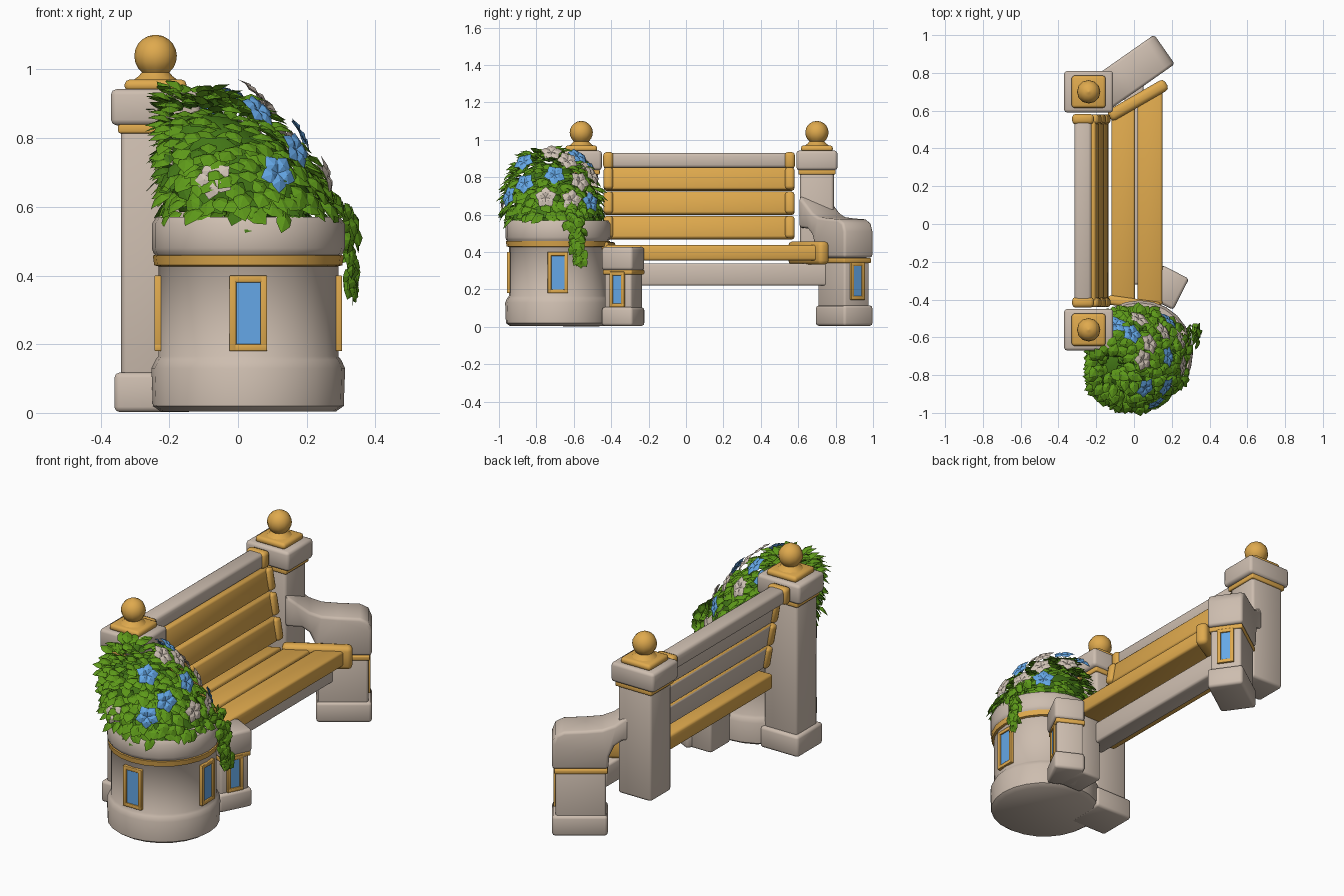
import bpy, bmesh, math, random
from mathutils import Matrix, Vector

if "Cube" in bpy.data.objects:
    bpy.data.objects.remove(bpy.data.objects["Cube"])

random.seed(4)
R = math.radians


def material(name, rgb):
    m = bpy.data.materials.new(name)
    m.diffuse_color = (*rgb, 1)
    m.use_nodes = True
    m.node_tree.nodes["Principled BSDF"].inputs["Base Color"].default_value = m.diffuse_color
    return m


STONE = material("warm grey stone", (0.61, 0.51, 0.43))
GOLD = material("golden wood", (0.74, 0.40, 0.075))
BLUE = material("sky blue", (0.14, 0.42, 0.86))
LEAF = material("leaf green", (0.11, 0.32, 0.010))
DARK = material("deep green", (0.055, 0.18, 0.008))
PETAL = material("pale petal", (0.64, 0.55, 0.47))


def finish(name, bm, mats, smooth=True):
    if smooth:
        bmesh.ops.recalc_face_normals(bm, faces=bm.faces)
    me = bpy.data.meshes.new(name)
    bm.to_mesh(me)
    bm.free()
    for m in mats:
        me.materials.append(m)
    ob = bpy.data.objects.new(name, me)
    bpy.context.collection.objects.link(ob)
    if smooth:
        bpy.ops.object.select_all(action='DESELECT')
        ob.select_set(True)
        bpy.context.view_layer.objects.active = ob
        bpy.ops.object.shade_smooth_by_angle(angle=R(50))
    return ob


def prism(name, pts, z0, z1, mat, matrix=Matrix(), bevel=0.01):
    """Extrude a 2D outline from z0 to z1, soften its edges, then place it."""
    bm = bmesh.new()
    low = [bm.verts.new((x, y, z0)) for x, y in pts]
    top = [bm.verts.new((x, y, z1)) for x, y in pts]
    bm.faces.new(low[::-1])
    bm.faces.new(top)
    for i in range(len(pts)):
        j = (i + 1) % len(pts)
        bm.faces.new((low[i], low[j], top[j], top[i]))
    bmesh.ops.recalc_face_normals(bm, faces=bm.faces)
    bm.normal_update()
    if bevel:
        edges = [e for e in bm.edges if e.calc_face_angle(0) > 0.75]
        bmesh.ops.bevel(bm, geom=edges, offset=bevel, segments=2, profile=0.5, affect='EDGES')
    bm.transform(matrix)
    return finish(name, bm, [mat])


def box(name, c, s, mat, bevel=0.01, matrix=Matrix()):
    x, y = s[0] / 2, s[1] / 2
    return prism(name, [(-x, -y), (x, -y), (x, y), (-x, y)], -s[2] / 2, s[2] / 2, mat,
                 matrix @ Matrix.Translation(c), bevel)


def lathe(name, profile, centre, mat, sides):
    bm = bmesh.new()
    rings = [[bm.verts.new((centre[0] + r * math.cos(2 * math.pi * i / sides),
                            centre[1] + r * math.sin(2 * math.pi * i / sides), z))
              for i in range(sides)] for r, z in profile]
    for a, b in zip(rings, rings[1:]):
        for i in range(sides):
            j = (i + 1) % sides
            bm.faces.new((a[i], a[j], b[j], b[i]))
    bm.faces.new(rings[0][::-1])
    bm.faces.new(rings[-1])
    return finish(name, bm, [mat])


def window(name, face_matrix, z, w, h):
    """Four gold bars round a blue pane; local +x points out of the wall."""
    b = 0.02
    for s in (-1, 1):
        box(name + "_frame_side", (-0.004, s * (w - b) / 2, z), (0.03, b, h), GOLD, 0.003, face_matrix)
        box(name + "_frame_end", (-0.004, 0, z + s * (h - b) / 2), (0.03, w, b), GOLD, 0.003, face_matrix)
    box(name + "_pane", (0, 0, z), (0.009, w - b, h - b), BLUE, 0, face_matrix)


def place(x, y, deg):
    return Matrix.Translation((x, y, 0)) @ Matrix.Rotation(R(deg), 4, 'Z')


# Back posts with caps and ball finials; the right one stops above the ground
for side, y, z0 in (("left", -0.56, 0.005), ("right", 0.70, 0.23)):
    box(side + "_post", (-0.24, y, (z0 + 0.86) / 2), (0.20, 0.18, 0.86 - z0), STONE, 0.015)
    box(side + "_post_band", (-0.24, y, 0.828), (0.218, 0.198, 0.028), GOLD, 0.006)
    box(side + "_post_cap", (-0.24, y, 0.89), (0.26, 0.22, 0.105), STONE, 0.016)
    box(side + "_finial_plate", (-0.24, y, 0.953), (0.18, 0.17, 0.035), GOLD, 0.014)
    ball = [(0.062 * math.cos(R(a)), 1.039 + 0.062 * math.sin(R(a))) for a in range(-50, 90, 17)]
    lathe(side + "_finial", [(0.07, 0.965), (0.05, 0.98)] + ball + [(0.004, 1.101)], (-0.24, y), GOLD, 12)
box("left_post_plinth", (-0.245, -0.56, 0.06), (0.23, 0.22, 0.115), STONE, 0.015)

# Backrest: stone top rail and three boards, gold in front and grey behind
box("top_rail", (-0.27, 0.07, 0.89), (0.09, 1.0, 0.08), STONE, 0.016)
for y in (-0.415, 0.555):
    box("rail_clamp", (-0.27, y, 0.89), (0.115, 0.055, 0.09), GOLD, 0.018)
for z in (0.79, 0.66, 0.53):
    x = -0.232 + (0.85 - z) * 0.18
    tilt = Matrix.Translation((x, 0.07, z)) @ Matrix.Rotation(R(-10), 4, 'Y')
    board = box("back_board", (0, 0, 0), (0.055, 1.0, 0.122), GOLD, 0.012, tilt)
    board.data.materials.append(STONE)
    for p in board.data.polygons:
        if p.normal.x < -0.6:
            p.material_index = 1
    for y in (-0.485, 0.485):
        box("board_clamp", (0, y, 0), (0.085, 0.05, 0.118), GOLD, 0.015, tilt)


# Seat slats, cut at the slanted end
def seat_end(x):
    return 0.62 + 0.58 * (x + 0.05)


for x0, x1 in ((-0.225, -0.135), (-0.12, 0.005), (0.018, 0.15)):
    prism("seat_slat", [(x0, -0.43), (x1, -0.43), (x1, seat_end(x1)), (x0, seat_end(x0))],
          0.355, 0.437, GOLD, bevel=0.012)
box("seat_end_beam", (0, 0, 0.395), (0.35, 0.065, 0.125), GOLD, 0.022, place(0.02, 0.655, 30))
box("seat_left_beam", (0, 0, 0.405), (0.28, 0.05, 0.10), GOLD, 0.015, place(0.0, -0.42, -8))
box("seat_apron", (0.0, 0.22, 0.28), (0.10, 1.08, 0.12), STONE, 0.012)

# Right arm: sweeping armrest on a turned-out foot
arm = place(0.155, 0.92, 35)
upright = Matrix(((1, 0, 0, 0), (0, 0, -1, 0), (0, 1, 0, 0), (0, 0, 0, 1)))
prism("right_armrest", [(-0.42, 0.70), (-0.36, 0.655), (-0.30, 0.61), (-0.24, 0.587), (-0.16, 0.58),
                        (-0.05, 0.575), (-0.01, 0.555), (0.008, 0.51), (0.008, 0.37), (-0.27, 0.37),
                        (-0.275, 0.44), (-0.30, 0.495), (-0.34, 0.525), (-0.42, 0.53)],
      -0.095, 0.095, STONE, arm @ upright, 0.015)
box("right_foot", (-0.135, 0, 0.19), (0.25, 0.165, 0.36), STONE, 0.012, arm)
box("right_foot_band", (-0.135, 0, 0.355), (0.265, 0.18, 0.026), GOLD, 0.006, arm)
box("right_foot_base", (-0.13, 0, 0.06), (0.275, 0.19, 0.11), STONE, 0.015, arm)
window("right_foot_window", arm @ Matrix.Translation((-0.01, 0, 0)), 0.245, 0.09, 0.20)

# Left pier beside the planter, with a block joining it to the seat
pier = place(0.245, -0.37, -27)
box("left_pier", (-0.08, 0, 0.19), (0.14, 0.16, 0.36), STONE, 0.012, pier)
box("left_pier_band", (-0.08, 0, 0.293), (0.155, 0.175, 0.025), GOLD, 0.006, pier)
box("left_pier_cap", (-0.075, 0, 0.365), (0.16, 0.185, 0.125), STONE, 0.016, pier)
box("left_pier_base", (-0.075, 0, 0.055), (0.16, 0.185, 0.10), STONE, 0.015, pier)
box("left_pier_block", (0.09, -0.33, 0.18), (0.14, 0.17, 0.35), STONE, 0.012)
window("left_pier_window", pier @ Matrix.Translation((-0.01, 0, 0)), 0.20, 0.09, 0.19)

# Round planter
PX, PY = 0.03, -0.685
lathe("planter", [(0.255, 0.004), (0.278, 0.02), (0.282, 0.13), (0.27, 0.155), (0.262, 0.165), (0.262, 0.45),
                  (0.276, 0.465), (0.281, 0.48), (0.281, 0.55), (0.268, 0.57), (0.23, 0.57), (0.22, 0.54)],
      (PX, PY), STONE, 24)
lathe("planter_band", [(0.255, 0.425), (0.274, 0.43), (0.278, 0.458), (0.255, 0.465)], (PX, PY), GOLD, 24)
for a in (-90, 0, 180):
    window("planter_window", place(PX, PY, a) @ Matrix.Translation((0.262, 0, 0)), 0.29, 0.11, 0.22)


# Foliage dome leaning back: surface point and outward normal for a bearing and a height angle
def dome(az, el, k=1.0):
    s = math.sin(el)
    r = 0.245 * k * max(0, math.cos(el)) ** 0.75
    x = max(-0.19, PX + 0.005 - 0.15 * s + r * math.cos(az))
    p = Vector((x, PY - 0.02 - 0.03 * s + r * math.sin(az), 0.585 + 0.345 * k * s))
    n = Vector((math.cos(el) * math.cos(az) + 0.25 * s, math.cos(el) * math.sin(az), 0.8 * s + 0.05))
    return p, n.normalized()


bm = bmesh.new()
rings = [[bm.verts.new(dome(2 * math.pi * i / 16, R(a), 0.84)[0]) for i in range(16)] for a in range(0, 89, 11)]
for a, b in zip(rings, rings[1:]):
    for i in range(16):
        bm.faces.new((a[i], a[(i + 1) % 16], b[(i + 1) % 16], b[i]))
bm.faces.new(rings[-1])
finish("foliage_core", bm, [DARK])


def blade(bm, p, along, n, length, width, mat=0):
    """One folded pointed leaf or petal."""
    y = along.normalized()
    x = y.cross(n).normalized()
    z = x.cross(y)
    v = [bm.verts.new(p + x * a * width + y * b * length + z * c * length) for a, b, c in
         ((0, 0, 0), (0.45, 0.3, 0), (0.42, 0.66, -0.03), (0, 1, -0.14), (-0.42, 0.66, -0.03),
          (-0.45, 0.3, 0), (0, 0.45, 0.14))]
    for i in range(6):
        bm.faces.new((v[i], v[(i + 1) % 6], v[6])).material_index = mat


# Outer leaves bright, deeper leaves dark
bm = bmesh.new()
for i in range(560):
    az = i * 2.39996
    el = math.asin(min(0.995, (i + 0.5) / 540)) + random.uniform(-0.05, 0.05)
    k = random.uniform(0.86, 1.03)
    p, n = dome(az, min(el, 1.5), k)
    down = Vector((math.cos(az) * math.sin(el), math.sin(az) * math.sin(el), -math.cos(el)))
    side = n.cross(down) * random.uniform(-0.9, 0.9)
    blade(bm, p, down * 0.6 + n * random.uniform(0.2, 0.8) + side, n + Vector((0, 0, 0.5)),
          random.uniform(0.065, 0.085), random.uniform(0.05, 0.065), int(k < 0.90))
# Trailing vine over the rim
for i in range(60):
    t = i / 59
    p = Vector((0.24 + 0.09 * min(1, t * 3.5), -0.60 + random.uniform(-0.05, 0.05) * (1.1 - t) + 0.03 * t,
                0.68 - 0.31 * t))
    blade(bm, p, Vector((random.uniform(-0.4, 0.6), random.uniform(-0.9, 0.9), -1)),
          Vector((1, random.uniform(-1, 0.6), 0.5)), 0.064, 0.054)
finish("leaves", bm, [LEAF, DARK], smooth=False)

# Five-petalled flowers: bearing, height angle in degrees, colour slot
bm = bmesh.new()
blooms = [(70, 36, 0), (95, 50, 1), (38, 30, 0), (30, 52, 0), (5, 64, 0), (48, 12, 1), (5, 36, 1), (-8, 16, 0),
          (-35, 28, 1), (-62, 17, 1), (-105, 14, 0), (-45, 50, 1), (22, 14, 0), (62, 58, 1)]
for az, el, slot in blooms:
    p, n = dome(R(az), R(el), 1.12)
    u = n.orthogonal().normalized()
    w = n.cross(u)
    for k in range(5):
        a = k * 2 * math.pi / 5 + az
        blade(bm, p, u * math.cos(a) + w * math.sin(a) + n * 0.12, n, 0.06, 0.054, slot)
finish("flowers", bm, [PETAL, BLUE], smooth=False)
